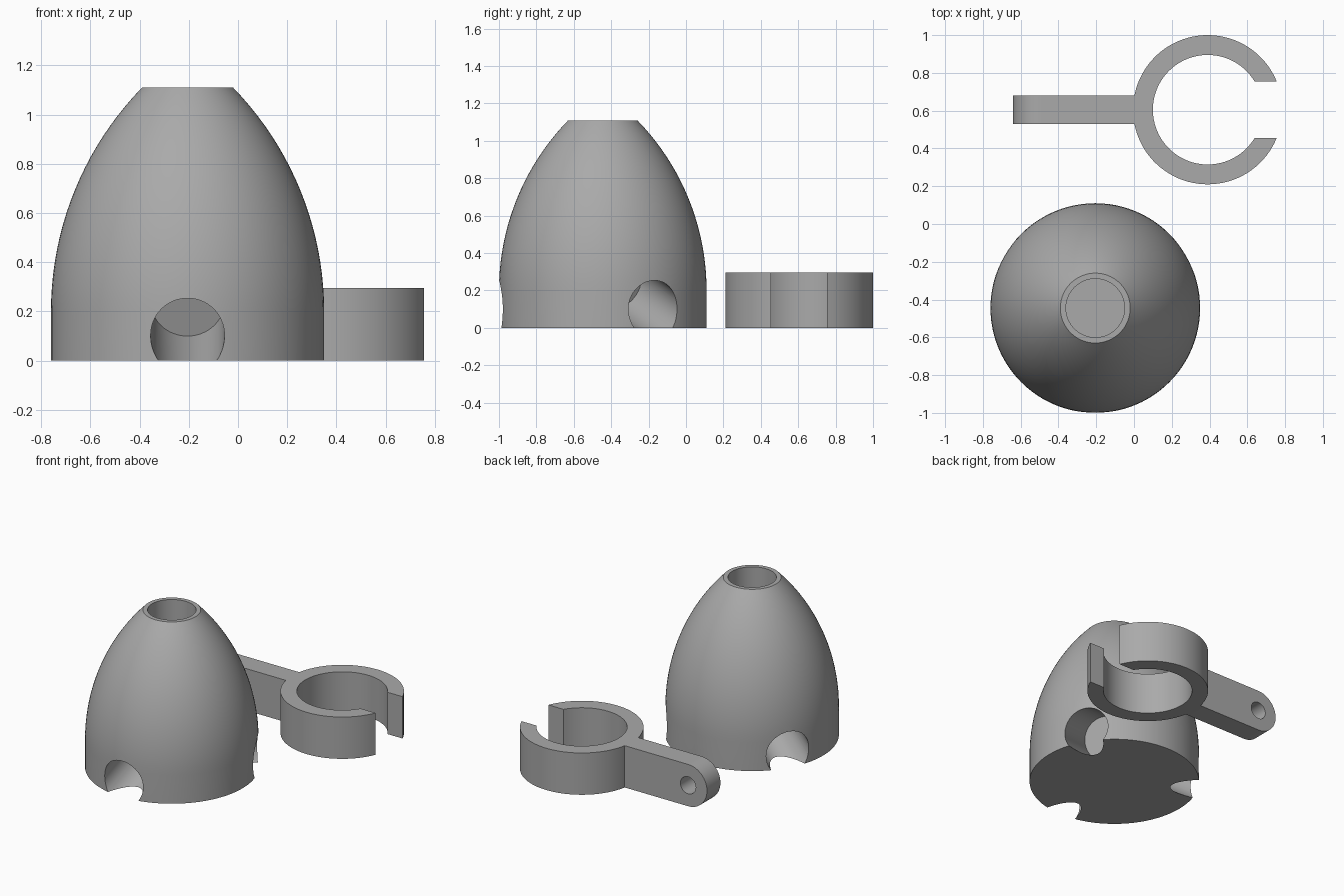
import bpy, bmesh, math
from mathutils import Vector, Matrix

if "Cube" in bpy.data.objects:
    bpy.data.objects.remove(bpy.data.objects["Cube"])

grey = bpy.data.materials.new("mid_grey")
grey.diffuse_color = (0.4, 0.4, 0.4, 1)
grey.use_nodes = True
grey.node_tree.nodes["Principled BSDF"].inputs["Base Color"].default_value = grey.diffuse_color


def add_object(name, bm):
    bmesh.ops.recalc_face_normals(bm, faces=bm.faces)
    mesh = bpy.data.meshes.new(name)
    bm.to_mesh(mesh)
    bm.free()
    mesh.materials.append(grey)
    ob = bpy.data.objects.new(name, mesh)
    bpy.context.collection.objects.link(ob)
    return ob


def extrude_outline(name, points, offset):
    bm = bmesh.new()
    face = bm.faces.new([bm.verts.new(p) for p in points])
    out = bmesh.ops.extrude_face_region(bm, geom=[face])
    moved = [g for g in out["geom"] if isinstance(g, bmesh.types.BMVert)]
    bmesh.ops.translate(bm, verts=moved, vec=offset)
    return add_object(name, bm)


def cylinder(name, start, end, radius, sides=64):
    a, b = Vector(start), Vector(end)
    bm = bmesh.new()
    rot = (b - a).to_track_quat('Z', 'Y').to_matrix().to_4x4()
    bmesh.ops.create_cone(bm, cap_ends=True, segments=sides, radius1=radius,
                          radius2=radius, depth=(b - a).length,
                          matrix=Matrix.Translation((a + b) / 2) @ rot)
    return add_object(name, bm)


def cut(ob, cutter):
    mod = ob.modifiers.new("cut", 'BOOLEAN')
    mod.operation, mod.solver, mod.object = 'DIFFERENCE', 'EXACT', cutter
    bpy.context.view_layer.objects.active = ob
    bpy.ops.object.modifier_apply(modifier=mod.name)
    bpy.data.objects.remove(cutter)


def smooth(ob):
    bpy.ops.object.select_all(action='DESELECT')
    ob.select_set(True)
    bpy.context.view_layer.objects.active = ob
    bpy.ops.object.shade_smooth_by_angle(angle=math.radians(25))


# Ogive hub: straight skirt, then an arc up to a flat top with a blind bore
CX, CY, R, TOP, TOP_R, BORE_R, BORE_Z = -0.205, -0.445, 0.555, 1.11, 0.185, 0.155, 0.55
Z0, SIDES, STEPS = 0.2, 96, 20
rise, drop = TOP - Z0, R - TOP_R
arc_r = (rise ** 2 + drop ** 2) / (2 * drop)
sweep = math.asin(rise / arc_r)
profile = [(R, 0)]
for i in range(STEPS + 1):
    a = sweep * i / STEPS
    profile.append((R - arc_r * (1 - math.cos(a)), Z0 + arc_r * math.sin(a)))
profile += [(BORE_R, TOP), (BORE_R, BORE_Z)]

bm = bmesh.new()
rings = [[bm.verts.new((CX + r * math.cos(math.tau * k / SIDES),
                        CY + r * math.sin(math.tau * k / SIDES), z))
          for k in range(SIDES)] for r, z in profile]
for lo, hi in zip(rings, rings[1:]):
    for k in range(SIDES):
        n = (k + 1) % SIDES
        bm.faces.new((lo[k], lo[n], hi[n], hi[k]))
bm.faces.new(rings[0])
bm.faces.new(rings[-1])
hub = add_object("hub", bm)

# Three sloping leg sockets, rising inward from the skirt
TILT = math.radians(20)
for deg in (-90, 30, 150):
    d = Vector((math.cos(math.radians(deg)), math.sin(math.radians(deg)), 0))
    inner = Vector((CX, CY, 0.241)) + d * 0.15
    outer = inner + (d * math.cos(TILT) - Vector((0, 0, math.sin(TILT)))) * 0.8
    cut(hub, cylinder("socket_cutter", inner, outer, 0.15))
smooth(hub)

# Open clip ring with a straight-sided gap facing +x
RX, RY, RO, RI, GAP, H = 0.39, 0.605, 0.395, 0.29, 0.15, 0.295


def ring_arc(radius, n=80):
    a0 = math.asin(GAP / radius)
    return [(RX + radius * math.cos(a0 + (math.tau - 2 * a0) * i / n),
             RY + radius * math.sin(a0 + (math.tau - 2 * a0) * i / n), 0)
            for i in range(n + 1)]


clip = extrude_outline("clip_ring", ring_arc(RO) + ring_arc(RI)[::-1], (0, 0, H))
smooth(clip)

# Arm with a rounded end and a cross hole
hr, ax, y0 = H / 2, -0.4925, RY - 0.075
outline = [(0.004, y0, 0), (0.004, y0, H)]
for i in range(33):
    a = math.pi / 2 + math.pi * i / 32
    outline.append((ax + hr * math.cos(a), y0, hr + hr * math.sin(a)))
arm = extrude_outline("clip_arm", outline, (0, 0.15, 0))
cut(arm, cylinder("pin_cutter", (ax, y0 - 0.1, hr), (ax, y0 + 0.25, hr), 0.06, 48))
smooth(arm)
